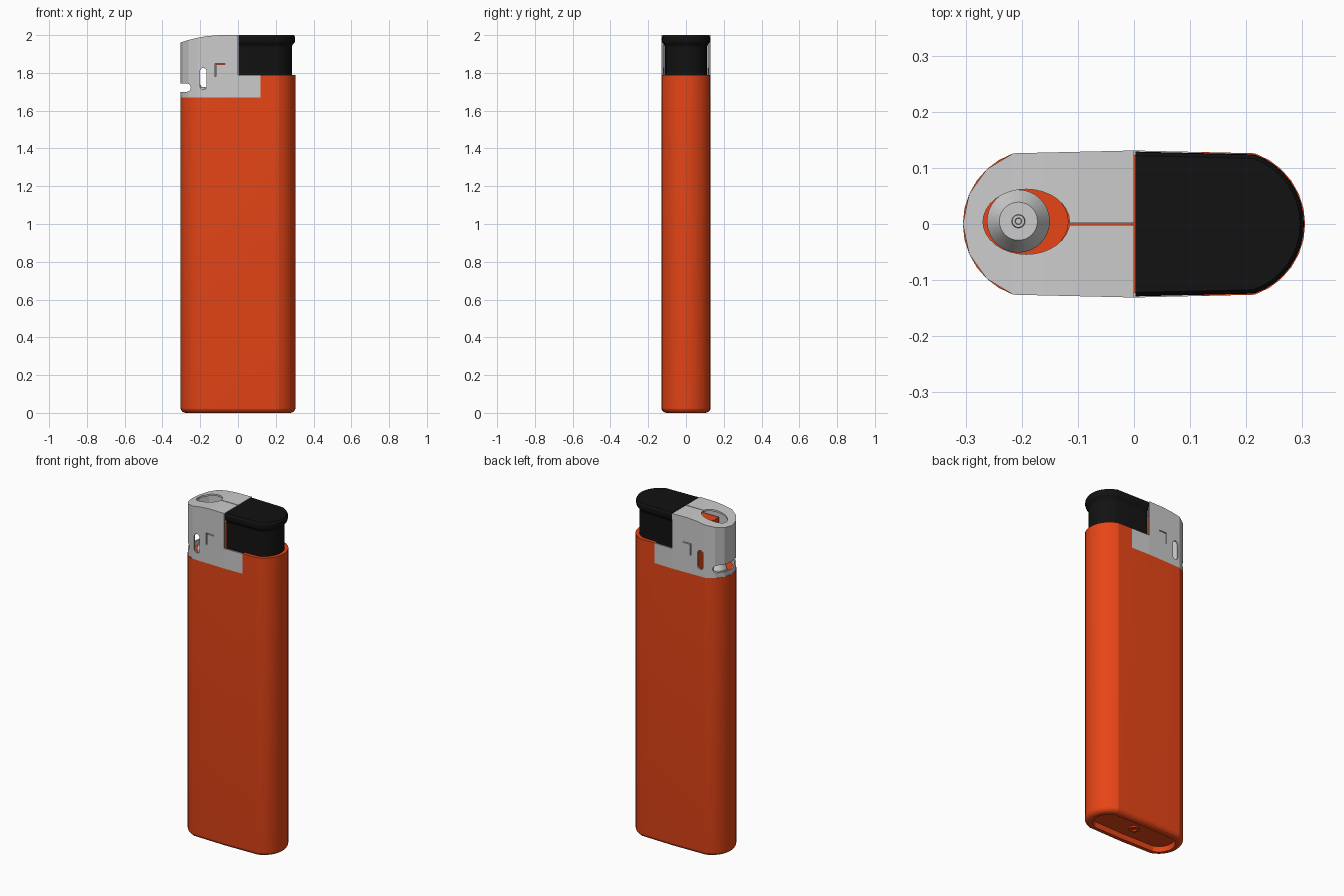
import bpy, bmesh, math

if "Cube" in bpy.data.objects:
    bpy.data.objects.remove(bpy.data.objects["Cube"])

def material(name, rgb):
    m = bpy.data.materials.new(name)
    m.diffuse_color = (*rgb, 1)
    m.use_nodes = True
    m.node_tree.nodes["Principled BSDF"].inputs["Base Color"].default_value = m.diffuse_color
    return m

ORANGE = material("orange_plastic", (0.8, 0.06, 0.008))
BLACK = material("black_plastic", (0.006, 0.006, 0.006))

def outline(d=0.0, n=12):
    """Lens-sided stadium, inset by d; n segments on each end arc."""
    h, length, s = 0.126 - d, 0.305 - d, 0.09 * (0.126 - d) / 0.126
    r = (s * s + h * h) / (2 * s)
    a = math.asin(h / r)
    right = [(length - r + r * math.cos(t), r * math.sin(t))
             for t in (-a + 2 * a * i / n for i in range(n + 1))]
    return right + [(0, 0.131 - d)] + [(-x, -y) for x, y in right] + [(0, d - 0.131)]

def finish(name, bm, mat=None, angle=None):
    bmesh.ops.recalc_face_normals(bm, faces=bm.faces[:])
    me = bpy.data.meshes.new(name)
    bm.to_mesh(me)
    bm.free()
    ob = bpy.data.objects.new(name, me)
    bpy.context.collection.objects.link(ob)
    if mat:
        me.materials.append(mat)
    if angle:
        smooth(ob, angle)
    return ob

def select(ob):
    bpy.ops.object.select_all(action='DESELECT')
    ob.select_set(True)
    bpy.context.view_layer.objects.active = ob

def smooth(ob, angle):
    select(ob)
    bpy.ops.object.shade_smooth_by_angle(angle=math.radians(angle))

def loft(rings):
    """Capped skin through rings of 3D points."""
    bm = bmesh.new()
    rows = [[bm.verts.new(p) for p in r] for r in rings]
    for a, b in zip(rows, rows[1:]):
        for i in range(len(a)):
            j = (i + 1) % len(a)
            bm.faces.new((a[i], a[j], b[j], b[i]))
    bm.faces.new(rows[0])
    bm.faces.new(rows[-1])
    return bm

def stack(levels, n=12):
    """Outline rings from (inset, z) pairs."""
    return loft([[(x, y, z) for x, y in outline(d, n)] for d, z in levels])

def turned(levels, cx, cy, n=32, sx=1.0):
    """Round part from (radius, z) pairs."""
    return loft([[(cx + sx * r * math.cos(2 * math.pi * i / n),
                   cy + r * math.sin(2 * math.pi * i / n), z) for i in range(n)]
                 for r, z in levels])

def side_prism(pts, y=0.2):
    """Front-view (x, z) profile extruded along y."""
    return loft([[(x, s, z) for x, z in pts] for s in (-y, y)])

def box(x0, x1, z0, z1, y=0.2):
    return side_prism([(x0, z0), (x1, z0), (x1, z1), (x0, z1)], y)

def slot(x0, x1, z0, z1, n=8):
    """Rounded slot cutter through y."""
    w, h = (x1 - x0) / 2, (z1 - z0) / 2
    r = min(w, h)
    pts = []
    for q, (sx, sz) in enumerate([(1, 1), (-1, 1), (-1, -1), (1, -1)]):
        for i in range(n + 1):
            t = math.pi / 2 * (q + i / n)
            p = (x0 + w + sx * (w - r) + r * math.cos(t),
                 z0 + h + sz * (h - r) + r * math.sin(t))
            if not pts or math.dist(p, pts[-1]) > 1e-5:
                pts.append(p)
    if math.dist(pts[0], pts[-1]) < 1e-5:
        pts.pop()
    return side_prism(pts)

def boolean(ob, cutter_bm, op='DIFFERENCE'):
    cutter = finish("cutter", cutter_bm)
    cutter.hide_render = True
    m = ob.modifiers.new("cut", 'BOOLEAN')
    m.operation, m.solver, m.object = op, 'EXACT', cutter
    select(ob)
    bpy.ops.object.modifier_apply(modifier=m.name)
    bpy.data.objects.remove(cutter, do_unlink=True)

# Fuel body: recessed base, rounded bottom edge, stepped top
edge = [(0.03 * (1 - math.sin(t)), 0.03 * (1 - math.cos(t)))
        for t in (math.pi / 2 * i / 5 for i in range(6))]
body = finish("fuel_body", stack([(0.047, 0.03), (0.042, 0.0)] + edge + [(0.0, 1.79)]), ORANGE)
boolean(body, box(-0.5, 0.12, 1.67, 2.2))
smooth(body, 16)

# Filling valve in the base recess
finish("filling_valve", turned([(0.03, 0.035), (0.03, 0.022), (0.015, 0.022), (0.012, 0.03)], 0, 0),
       ORANGE, 30)

# Inner valve housing hidden behind the hood
housing = finish("valve_housing", box(-0.15, -0.002, 1.66, 1.93, 0.1), ORANGE)
boolean(housing, turned([(0.062, 1.6), (0.062, 2.1)], -0.195, 0.004, 32, 1.25))
smooth(housing, 30)

# Metal wind hood: thin shell shaped by plan outline and side profile
def hood_block(inset, drop, ext):
    top = [(0, 2.0), (-0.1, 2.0), (-0.16, 1.995), (-0.22, 1.985), (-0.27, 1.972), (-0.32, 1.955)]
    pts = [(-0.32, 1.67 - ext), (0.12 + ext, 1.67 - ext), (0.12 + ext, 1.79 + ext), (ext, 1.79 + ext)]
    pts += [(x + (ext if x == 0 else 0), z - drop) for x, z in top]
    return stack([(inset, 1.5), (inset, 2.2)], 6), pts

plan, profile = hood_block(0, 0, 0)
hood = finish("wind_hood", plan)
boolean(hood, side_prism(profile), 'INTERSECT')
plan, profile = hood_block(0.009, 0.01, 0.02)
core = finish("hood_core", plan)
boolean(core, side_prism(profile), 'INTERSECT')
bm = bmesh.new()
bm.from_mesh(core.data)
bpy.data.objects.remove(core, do_unlink=True)
boolean(hood, bm)

# Hood openings: flame hole, top seam, air slots, small tab cuts
for cutter in (turned([(0.058, 1.9), (0.058, 2.1)], -0.192, 0.004, 32, 1.33),
               box(-0.13, 0.01, 1.95, 2.1, 0.002),
               slot(-0.202, -0.166, 1.712, 1.826),
               slot(-0.36, -0.25, 1.7, 1.744),
               side_prism([(-0.122, 1.78), (-0.117, 1.78), (-0.117, 1.845), (-0.07, 1.845),
                           (-0.07, 1.85), (-0.122, 1.85)])):
    boolean(hood, cutter)

# Flame nozzle
finish("flame_nozzle", turned([(0.056, 1.66), (0.056, 1.69), (0.034, 1.725), (0.012, 1.725),
                               (0.011, 1.735), (0.006, 1.735), (0.005, 1.728)], -0.206, 0.005), None, 30)

# Push button with overhanging thumb lip, cut flat where it meets the hood
bm = stack([(0.02, 1.69), (0.02, 1.94), (0.016, 1.948), (0.005, 1.962), (0.002, 1.975),
            (0.003, 1.99), (0.009, 2.0)], 16)
geom = bm.verts[:] + bm.edges[:] + bm.faces[:]
bmesh.ops.bisect_plane(bm, geom=geom, plane_co=(0.003, 0, 0), plane_no=(1, 0, 0), clear_inner=True)
bmesh.ops.holes_fill(bm, edges=[e for e in bm.edges if e.is_boundary])
finish("push_button", bm, BLACK, 25)
